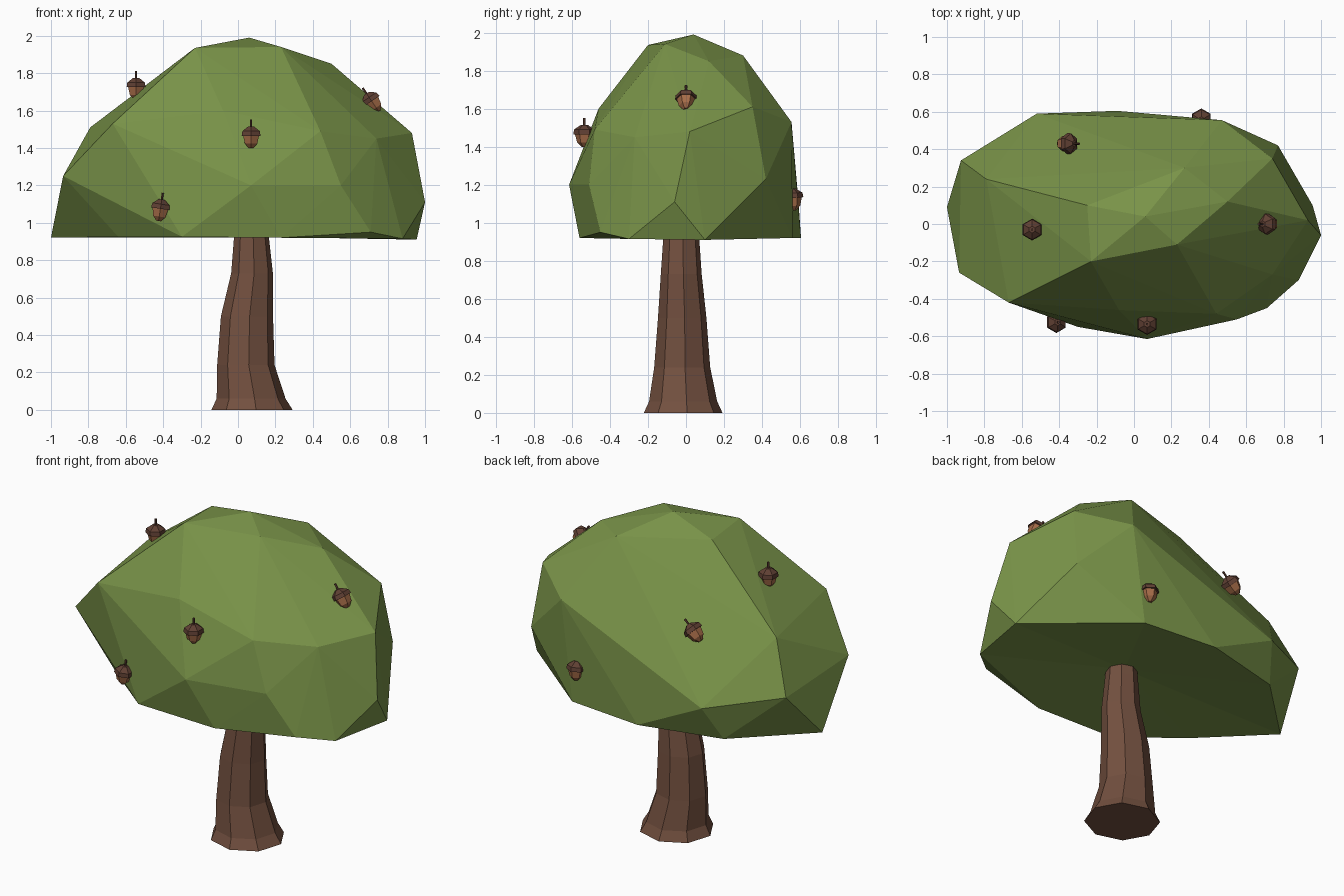
import bpy, bmesh, math

if "Cube" in bpy.data.objects:
    bpy.data.objects.remove(bpy.data.objects["Cube"])


def material(name, rgb):
    m = bpy.data.materials.new(name)
    m.diffuse_color = (*rgb, 1)
    m.use_nodes = True
    m.node_tree.nodes["Principled BSDF"].inputs["Base Color"].default_value = m.diffuse_color
    return m


LEAF = material("leaf", (0.19, 0.29, 0.065))
BARK = material("bark", (0.17, 0.08, 0.05))
NUT = material("nut", (0.38, 0.15, 0.065))
CAP = material("cap", (0.115, 0.05, 0.033))


def finish(name, bm, mat, loc=(0, 0, 0), rot=(0, 0, 0)):
    bmesh.ops.recalc_face_normals(bm, faces=bm.faces)
    me = bpy.data.meshes.new(name)
    bm.to_mesh(me)
    bm.free()
    me.materials.append(mat)
    ob = bpy.data.objects.new(name, me)
    ob.location, ob.rotation_euler = loc, rot
    bpy.context.collection.objects.link(ob)
    return ob


def loft(name, rings, sides, mat, turn=0.0, loc=(0, 0, 0), rot=(0, 0, 0)):
    """Skin polygon rings given as (z, centre x, centre y, radius x, radius y)."""
    bm = bmesh.new()
    loops = []
    for z, cx, cy, rx, ry in rings:
        angles = [turn + math.tau * i / sides for i in range(sides)]
        loops.append([bm.verts.new((cx + rx * math.cos(a), cy + ry * math.sin(a), z)) for a in angles])
    for a, b in zip(loops, loops[1:]):
        for i in range(sides):
            j = (i + 1) % sides
            bm.faces.new((a[i], a[j], b[j], b[i]))
    bm.faces.new(loops[0][::-1])
    bm.faces.new(loops[-1])
    return finish(name, bm, mat, loc, rot)


# Trunk: flared foot, leaning slightly
loft("trunk", [
    (0.00, 0.075, -0.015, 0.218, 0.208),
    (0.06, 0.070, -0.015, 0.185, 0.180),
    (0.24, 0.042, -0.020, 0.154, 0.148),
    (0.50, 0.048, -0.020, 0.140, 0.128),
    (0.73, 0.075, -0.025, 0.112, 0.108),
    (0.92, 0.072, -0.025, 0.094, 0.095),
    (1.05, 0.070, -0.025, 0.085, 0.085)], 8, BARK, turn=0.1)

# Canopy: faceted crown, hull over tiers of points
rim = [(-1.0, 0.09, 0.92), (-0.64, -0.28, 0.925), (-0.30, -0.55, 0.925),
       (0.23, -0.56, 0.92), (0.71, -0.45, 0.95), (0.88, -0.30, 0.915),
       (0.955, 0.10, 0.91), (0.39, 0.56, 0.92), (-0.09, 0.605, 0.92), (-0.595, 0.48, 0.92)]
middle = [(-0.935, -0.26, 1.25), (-0.42, -0.48, 1.22), (0.07, -0.615, 1.20),
          (0.55, -0.51, 1.20), (1.0, -0.06, 1.11),
          (0.77, 0.42, 1.23), (-0.925, 0.34, 1.21), (-0.52, 0.59, 1.13)]
shoulder = [(-0.67, -0.42, 1.53), (-0.08, -0.46, 1.60), (0.44, -0.48, 1.49),
            (0.74, -0.27, 1.45), (0.93, 0.02, 1.48), (0.74, 0.35, 1.61),
            (0.47, 0.555, 1.53), (-0.79, 0.24, 1.51)]
crown = [(-0.23, -0.20, 1.935), (0.23, -0.11, 1.94), (0.50, 0.12, 1.85),
         (0.27, 0.30, 1.88), (-0.25, 0.10, 1.92), (0.06, 0.04, 1.99)]
bm = bmesh.new()
for p in rim + middle + shoulder + crown:
    bm.verts.new(p)
bmesh.ops.convex_hull(bm, input=bm.verts)
bmesh.ops.delete(bm, geom=[v for v in bm.verts if not v.link_faces], context='VERTS')
# Underside: replace the flat base with a shallow hollow
bmesh.ops.recalc_face_normals(bm, faces=bm.faces)
bm.normal_update()
bmesh.ops.delete(bm, geom=[f for f in bm.faces if f.normal.z < -0.95], context='FACES')
hub = bm.verts.new((0.07, 0.0, 0.985))
for e in [e for e in bm.edges if e.is_boundary]:
    bm.faces.new((*e.verts, hub))
finish("canopy", bm, LEAF)

# Acorns: nut, overhanging cap and stem, each placed and tilted
acorns = [((0.07, -0.535, 1.465), (0, 0, 0)),
          ((-0.415, -0.525, 1.075), (0, 0.15, 0)),
          ((-0.545, -0.03, 1.725), (0, 0, 0)),
          ((0.715, 0.0, 1.65), (0, -0.6, 0)),
          ((-0.355, 0.43, 1.505), (0, 0.8, 0)),
          ((0.36, 0.56, 1.13), (0.08, 0, 0))]
parts = [("nut", NUT, [(-0.066, 0.014), (-0.042, 0.038), (0.005, 0.05)]),
         ("cap", CAP, [(0.0, 0.058), (0.025, 0.054), (0.05, 0.018)]),
         ("stem", CAP, [(0.045, 0.006), (0.086, 0.007)])]
for n, (loc, rot) in enumerate(acorns, 1):
    for part, mat, prof in parts:
        loft(f"acorn_{part}_{n}", [(z, 0, 0, r, r) for z, r in prof], 6, mat,
             turn=math.pi / 6, loc=loc, rot=rot)
